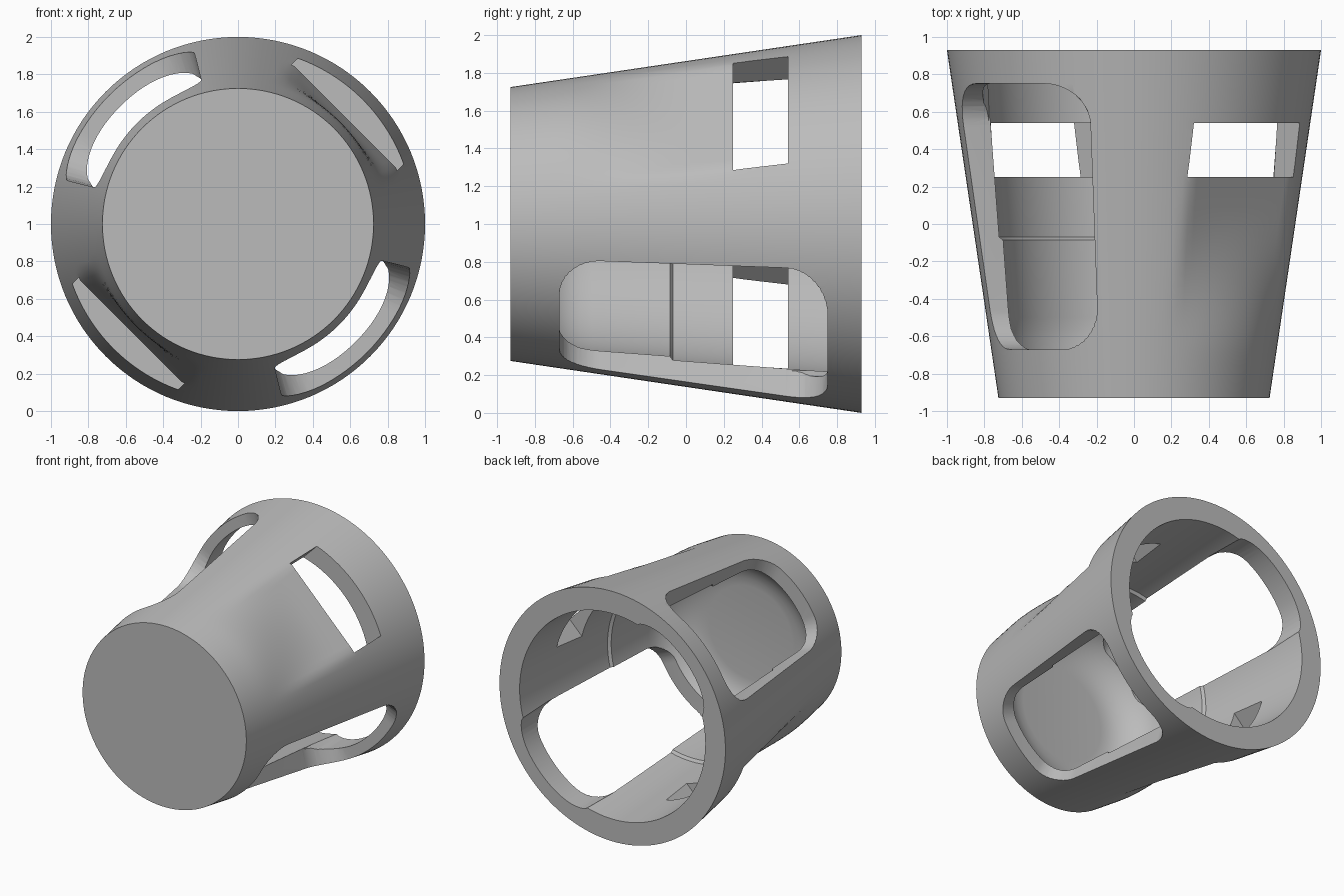
import bpy, bmesh, math
from math import sin, cos, radians, sqrt

old = bpy.data.objects.get("Cube")
if old:
    bpy.data.objects.remove(old, do_unlink=True)

SEGS = 128
HALF = 0.93          # half length along y
WEDGE = radians(30.7)  # half angle of the large openings


def material(name, rgb):
    m = bpy.data.materials.new(name)
    m.use_nodes = True
    m.diffuse_color = (*rgb, 1)
    m.node_tree.nodes["Principled BSDF"].inputs["Base Color"].default_value = (*rgb, 1)
    return m


grey = material("plain grey", (0.5, 0.5, 0.5))


def make_object(name, bm):
    bmesh.ops.recalc_face_normals(bm, faces=bm.faces)
    mesh = bpy.data.meshes.new(name)
    bm.to_mesh(mesh)
    bm.free()
    mesh.materials.append(grey)
    ob = bpy.data.objects.new(name, mesh)
    bpy.context.collection.objects.link(ob)
    return ob


def point(angle, y, r):
    return (r * cos(angle), y, 1 + r * sin(angle))


def loft(name, rings):
    """Skin closed rings of points and cap both ends."""
    bm = bmesh.new()
    loops = [[bm.verts.new(p) for p in ring] for ring in rings]
    n = len(loops[0])
    for a, b in zip(loops, loops[1:]):
        for i in range(n):
            j = (i + 1) % n
            bm.faces.new((a[i], a[j], b[j], b[i]))
    bm.faces.new(loops[0])
    bm.faces.new(loops[-1])
    return make_object(name, bm)


def smoothstep(lo, hi, v):
    t = min(1, max(0, (v - lo) / (hi - lo)))
    return t * t * (3 - 2 * t)


def outer_radius(angle, y):
    """Tapered wall, flattened ahead of the two slots."""
    r = 0.8625 + 0.148 * y
    off = (angle - radians(45) + math.pi / 2) % math.pi - math.pi / 2
    flat = sqrt(r * r - 0.39 ** 2) / cos(off)
    blend = smoothstep(-0.7, 0.1, y) * (1 - smoothstep(0.27, 0.52, y))
    return r + blend * (min(r, flat) - r)


# Tapered shell: outer wall from front to back, then the cavity back to its floor
angles = [2 * math.pi * i / SEGS for i in range(SEGS)]
rings = []
for k in range(32):
    y = -HALF + 2 * HALF * k / 31
    rings.append([point(a, y, outer_radius(a, y)) for a in angles])
cavity = [(HALF, 0.822), (-0.07, 0.744), (-0.085, 0.722), (-0.5, 0.69)]
for k in range(1, 9):
    a = math.pi / 2 * k / 8
    cavity.append((-0.5 - 0.32 * sin(a), 0.37 + 0.32 * cos(a)))
rings += [[point(a, y, r) for a in angles] for y, r in cavity]
shell = loft("tapered_shell", rings)


def opening_outline():
    """Rounded rectangle in (angle, y)."""
    out = []
    corner_y, corner_a = 0.22, radians(15)
    for sa, sy, start in ((1, 1, 0), (-1, 1, 90), (-1, -1, 180), (1, -1, 270)):
        for k in range(11):
            t = radians(start + 9 * k)
            ca = sa * (WEDGE - corner_a) + corner_a * cos(t)
            cy = 0.04 + sy * (0.71 - corner_y) + corner_y * sin(t)
            out.append((ca, cy))
    return out


cutters = []
for side, name in ((135, "upper"), (-45, "lower")):
    mid = radians(side)
    # Large rounded side opening, with radial walls
    cutters.append(loft(name + "_opening_cutter", [
        [point(mid + a, y, r) for a, y in opening_outline()] for r in (0.5, 1.25)]))
    # Shallow relief inside the rear rim behind the opening
    arc = []
    for k in range(25):
        u = -1 + k / 12
        r = 0.80 + 0.09 * (1 - abs(u) ** 3.5) ** 0.6
        arc.append((mid + u * WEDGE, r))
    arc += [(mid + WEDGE * 0.9, 0.6), (mid - WEDGE * 0.9, 0.6)]
    cutters.append(loft(name + "_rim_relief_cutter", [
        [point(a, y, r) for a, r in arc] for y in (0.45, 1.1)]))

# Narrow rectangular slots on the other diagonal
for side, name in ((45, "upper"), (225, "lower")):
    c, s = cos(radians(side)), sin(radians(side))
    cutters.append(loft(name + "_slot_cutter", [
        [(r * c - t * s, y, 1 + r * s + t * c)
         for t, y in ((-0.4, 0.25), (0.4, 0.25), (0.4, 0.54), (-0.4, 0.54))]
        for r in (0.5, 1.2)]))

bpy.context.view_layer.objects.active = shell
shell.select_set(True)
for cutter in cutters:
    cutter.hide_render = True
    mod = shell.modifiers.new(cutter.name, "BOOLEAN")
    mod.operation = "DIFFERENCE"
    mod.solver = "EXACT"
    mod.object = cutter
    bpy.ops.object.modifier_apply(modifier=mod.name)
for cutter in cutters:
    bpy.data.objects.remove(cutter, do_unlink=True)

bpy.ops.object.shade_smooth_by_angle(angle=radians(30))
